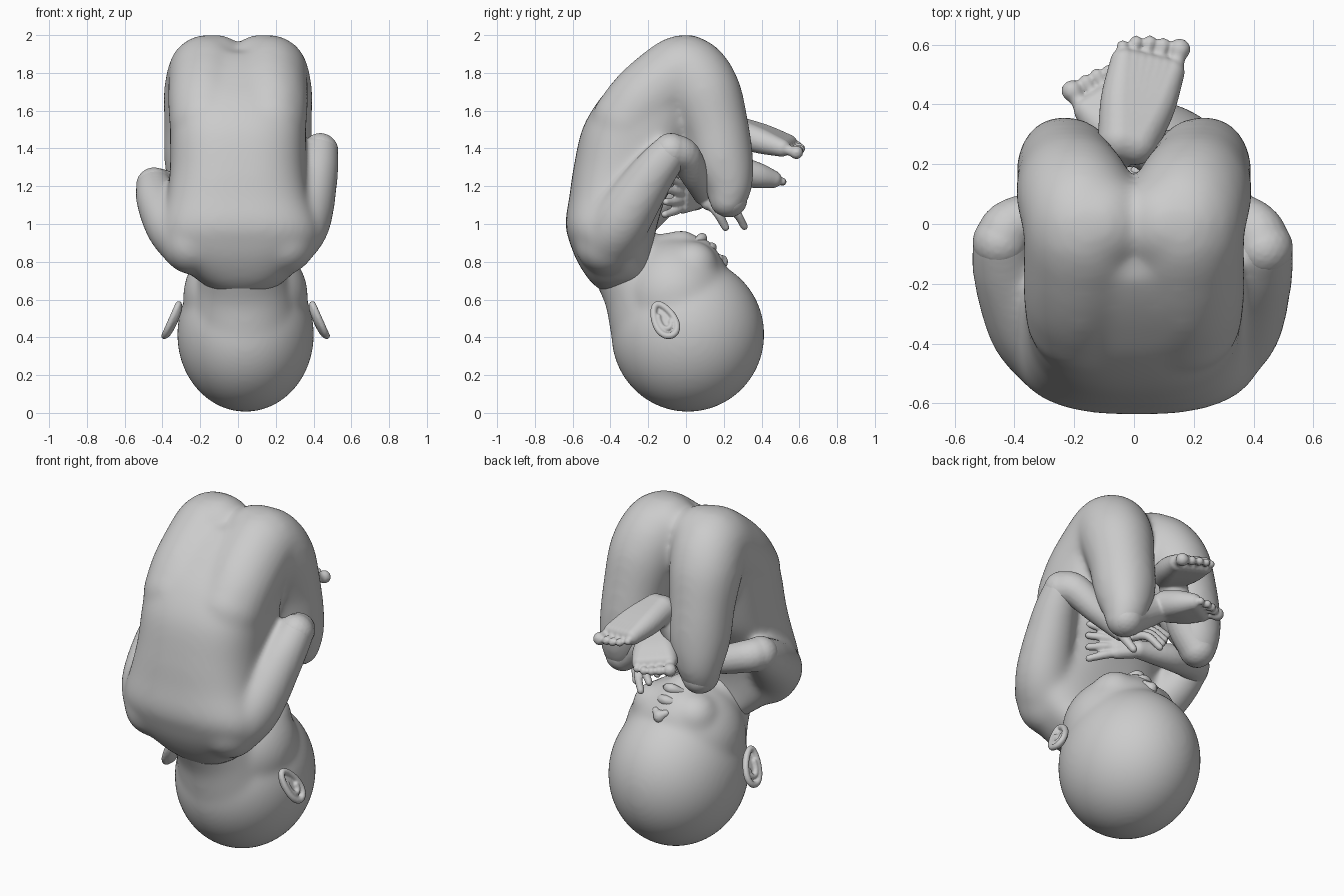
import bpy, bmesh, math
from mathutils import Vector, Matrix, Euler

if "Cube" in bpy.data.objects:
    bpy.data.objects.remove(bpy.data.objects["Cube"])


def spline(a, b, c, d, t):
    """Catmull-Rom point between b and c."""
    return 0.5 * (2 * b + (c - a) * t + (2 * a - 5 * b + 4 * c - d) * t * t
                  + (3 * b - a - 3 * c + d) * t ** 3)


def blob(bm, c, r, rot=(0, 0, 0), sub=3):
    """Ellipsoid of radii r (number or triple)."""
    r = (r, r, r) if isinstance(r, (int, float)) else r
    m = Matrix.LocRotScale(Vector(c), Euler(rot), Vector(r))
    bmesh.ops.create_icosphere(bm, subdivisions=sub, radius=1, matrix=m)


def limb(bm, pts, sub=3):
    """Chain of spheres along a smooth path of (x, y, z, radius)."""
    p = [Vector(q) for q in pts]
    p = [2 * p[0] - p[1]] + p + [2 * p[-1] - p[-2]]
    for i in range(1, len(p) - 2):
        b, c = p[i], p[i + 1]
        n = max(2, math.ceil((c.xyz - b.xyz).length / (0.2 * min(b.w, c.w))))
        for k in range(n + 1):
            q = spline(*p[i - 1:i + 3], k / n)
            blob(bm, q.xyz, max(q.w, 0.005), sub=sub)


def loft(bm, rows, seg=48, power=2.6, steps=6):
    """Smooth stack of rounded sections: (z, back y, front y, centre x, half width)."""
    p = [Vector(r) for r in rows]
    p = [p[0]] + p + [p[-1]]
    fine = [spline(*p[i - 1:i + 3], k / steps) for i in range(1, len(p) - 2) for k in range(steps)]
    prev = None
    for z, y0, y1, cx, hw in fine + [p[-1]]:
        ring = []
        for i in range(seg):
            a = 2 * math.pi * i / seg
            c, s = math.cos(a), math.sin(a)
            x = math.copysign(abs(c) ** (2 / power), c) * hw
            y = math.copysign(abs(s) ** (2 / power), s) * (y1 - y0) / 2
            ring.append(bm.verts.new((cx + x, (y0 + y1) / 2 + y, z)))
        if prev:
            for i in range(seg):
                j = (i + 1) % seg
                bm.faces.new((prev[i], prev[j], ring[j], ring[i]))
        else:
            bm.faces.new(ring[::-1])
        prev = ring
    bm.faces.new(prev)


def finish(name, bm, voxel, smooth):
    """Fuse the pieces into one smooth skin."""
    me = bpy.data.meshes.new(name)
    bm.to_mesh(me)
    bm.free()
    ob = bpy.data.objects.new(name, me)
    bpy.context.collection.objects.link(ob)
    m = ob.modifiers.new("fuse", 'REMESH')
    m.mode = 'VOXEL'
    m.voxel_size = voxel
    m.use_smooth_shade = True
    s = ob.modifiers.new("soften", 'SMOOTH')
    s.factor = 0.5
    s.iterations = smooth


def foot(bm, heel, ball, side, width):
    """Wedge-shaped foot with five toes; side points to the big toe."""
    h, b, s = Vector(heel), Vector(ball), Vector(side).normalized()
    f = (b - h).normalized()
    for k in (-1, -0.66, -0.33, 0, 0.33, 0.66, 1):
        limb(bm, [(*(h + s * k * 0.025), 0.078), (*(h.lerp(b, 0.5) + s * k * width * 0.65), 0.068),
                  (*(b + s * k * width * 0.9), 0.047)])
    for k, l, r in ((-1.1, .05, .022), (-.65, .075, .023), (-.15, .085, .024), (.36, .085, .026), (1.0, .085, .037)):
        q = b + s * k * width
        limb(bm, [(*(q - f * .02), r), (*(q + f * l * 0.6), r * 0.75), (*(q + f * l), r)], 2)


def hand(bm, wrist, fwd, side, curl):
    """Palm, four fingers and thumb; curl bends the fingertips."""
    w, f, s, c = Vector(wrist), Vector(fwd).normalized(), Vector(side).normalized(), Vector(curl)
    for k in (-1.5, -0.75, 0, 0.75, 1.5):
        limb(bm, [(*(w + s * k * 0.015), 0.042), (*(w + f * 0.09 + s * k * 0.034), 0.034)], 2)
    for k in (-1.5, -0.5, 0.5, 1.5):
        q = w + f * 0.1 + s * k * 0.036
        e = q + f * 0.13 + s * k * 0.03
        limb(bm, [(*q, 0.024), (*q.lerp(e, 0.5), 0.023), (*(e + c), 0.02)], 2)
    limb(bm, [(*w, 0.038), (*(w + f * 0.03 + s * 0.08), 0.028), (*(w + f * 0.09 + s * 0.13 + c), 0.021)], 2)


# trunk with shoulders, buttocks, thighs and upper arms
bm = bmesh.new()
loft(bm, [(.64, -.44, -.15, .02, .14), (.70, -.51, -.15, .02, .23), (.80, -.575, -.17, .01, .34),
          (.90, -.615, -.17, .01, .41), (1.0, -.638, -.15, .01, .415), (1.15, -.617, -.10, 0, .375),
          (1.3, -.595, 0, 0, .36), (1.5, -.55, .06, 0, .36), (1.65, -.465, .09, 0, .355),
          (1.76, -.365, .09, 0, .33), (1.85, -.265, .08, 0, .27), (1.91, -.18, .05, 0, .20)])
for sx in (-1, 1):
    limb(bm, [(sx * .165, -.30, 1.54, .20), (sx * .17, -.22, 1.64, .203), (sx * .165, -.11, 1.735, .207),
              (sx * .165, 0, 1.795, .208), (sx * .195, .09, 1.70, .20), (sx * .215, .155, 1.52, .178),
              (sx * .225, .19, 1.35, .168), (sx * .245, .225, 1.22, .13), (sx * .255, .22, 1.13, .10)])
    blob(bm, (sx * .12, 0, 1.82), .185)
limb(bm, [(.24, -.42, .90, .17), (.34, -.34, 1.02, .155), (.41, -.18, 1.26, .122), (.435, -.08, 1.385, .10)])
limb(bm, [(-.24, -.42, .90, .17), (-.34, -.34, .99, .15), (-.42, -.17, 1.12, .12), (-.445, -.06, 1.205, .097)])
finish("trunk", bm, 0.015, 30)

# head with neck, jaw and cheeks
bm = bmesh.new()
X = .04
blob(bm, (X, .01, .415), (.362, .405, .41), sub=5)
blob(bm, (X, -.055, .62), (.33, .305, .31), sub=5)
blob(bm, (X, -.01, .73), (.27, .225, .20), sub=5)
limb(bm, [(X, -.12, .48, .285), (.03, -.19, .65, .25), (.01, -.32, .82, .20)], 4)
limb(bm, [(X, -.12, .84, .11), (X, -.02, .88, .09)])
for s in (-1, 1):
    blob(bm, (X + s * .12, .035, .78), (.135, .135, .13), sub=4)
blob(bm, (X, .06, .83), .105)
finish("head", bm, 0.012, 45)

# nose, lips and closed eyelids
bm = bmesh.new()
for s in (-1, 1):
    blob(bm, (X + s * .12, .178, .705), (.068, .04, .022), (-.5, 0, s * -.35))
    blob(bm, (X + s * .032, .175, .82), .023)
blob(bm, (X, .19, .80), (.034, .034, .038))
limb(bm, [(X, .17, .73, .03), (X, .185, .79, .026)])
for y, z, w in ((.135, .875, .075), (.085, .925, .06)):
    limb(bm, [(X - w, y - .035, z - .02, .016), (X, y, z, .029), (X + w, y - .035, z - .02, .016)])
finish("face_features", bm, 0.008, 6)

# ears: thin dished leaf with rolled rim
for s, name in ((-1, "ear_left"), (1, "ear_right")):
    bm = bmesh.new()
    rot = Matrix.Translation((X + s * .375, -.115, .485)) @ Euler((.42, s * -.42, 0)).to_matrix().to_4x4()
    for sc, r, a0, a1 in ((1, .018, -.5, 5.5), (.55, .014, .6, 3.9)):
        path = []
        for i in range(17):
            a = a0 + (a1 - a0) * i / 16 - 1.2 + math.pi
            wide = .052 - .012 * math.sin(a)
            v = rot @ Vector((s * .018, sc * wide * math.cos(a), sc * .098 * math.sin(a)))
            path.append((*v, r))
        limb(bm, path, 2)
    bmesh.ops.create_icosphere(bm, subdivisions=3, radius=1,
                               matrix=rot @ Matrix.Diagonal((.016, .057, .10, 1)))
    finish(name, bm, 0.006, 3)

# forearms and hands
bm = bmesh.new()
limb(bm, [(.435, -.08, 1.385, .097), (.40, -.01, 1.36, .088), (.30, .05, 1.25, .073), (.19, .09, 1.15, .05)])
hand(bm, (.18, .11, 1.13), (-.45, .6, -.1), (.45, .3, -.6), (-.02, -.02, -.04))
finish("forearm_right", bm, 0.0075, 3)
bm = bmesh.new()
limb(bm, [(-.445, -.06, 1.205, .095), (-.40, .0, 1.20, .088), (-.22, .05, 1.15, .073), (.0, .04, 1.12, .05)])
hand(bm, (.03, .03, 1.13), (.8, -.45, .08), (.1, .1, 1), (.0, -.02, 0))
finish("forearm_left", bm, 0.0075, 3)

# crossed lower legs and feet
bm = bmesh.new()
limb(bm, [(-.25, .23, 1.13, .095), (-.17, .22, 1.25, .095), (-.09, .24, 1.39, .08), (-.03, .27, 1.48, .072)])
foot(bm, (-.02, .28, 1.485), (.045, .525, 1.415), (.96, -.22, -.15), .09)
finish("lower_leg_left", bm, 0.0075, 3)
bm = bmesh.new()
limb(bm, [(.25, .23, 1.13, .095), (.17, .22, 1.19, .095), (.07, .24, 1.25, .08), (.01, .28, 1.28, .072)])
foot(bm, (.0, .28, 1.28), (-.09, .42, 1.245), (-.8, -.5, .1), .085)
finish("lower_leg_right", bm, 0.0075, 3)
